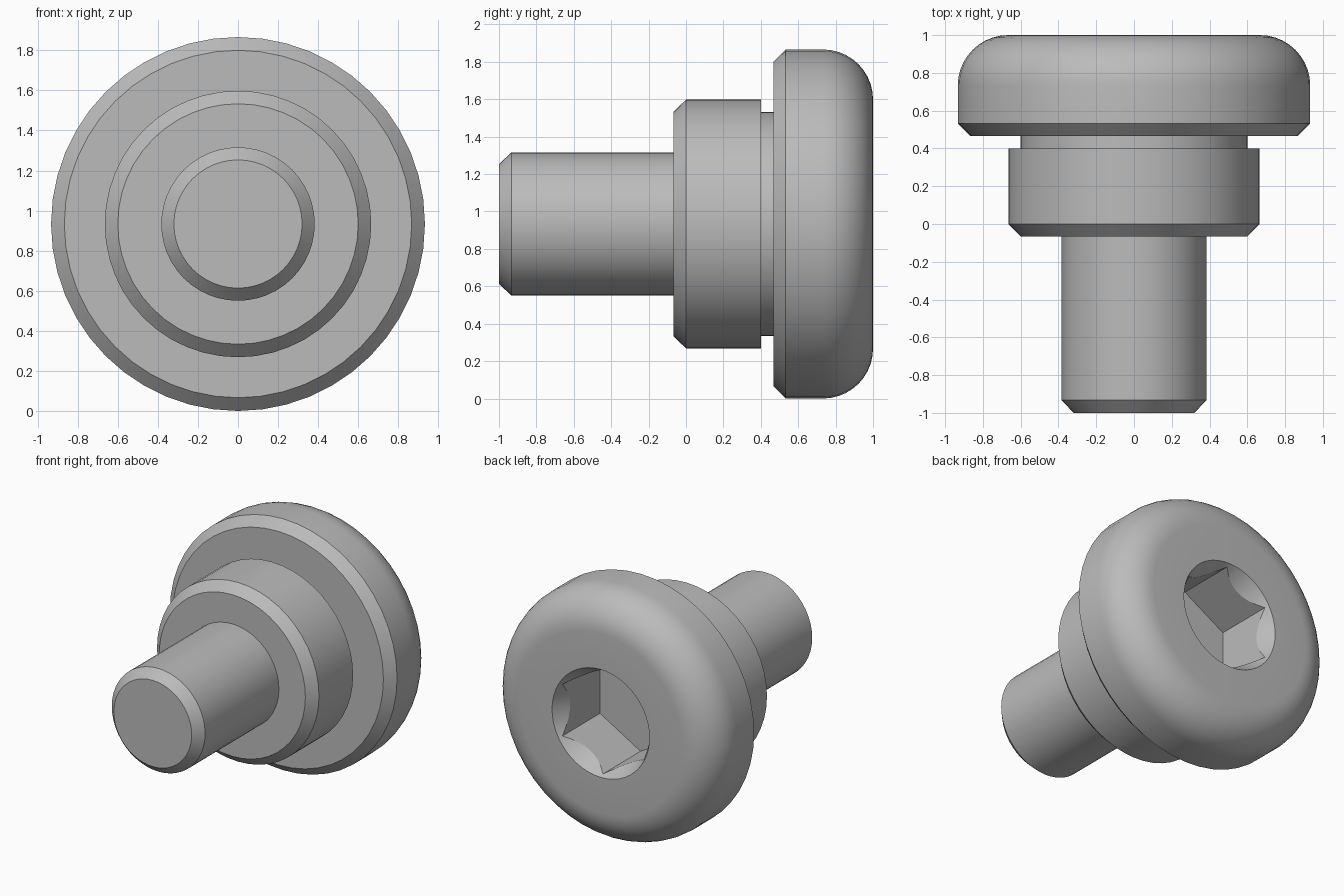
import bpy
import bmesh
from math import sin, cos, pi

cube = bpy.data.objects.get("Cube")
if cube:
    bpy.data.objects.remove(cube, do_unlink=True)

SEGMENTS = 48
AXIS_Z = 0.933
RIM = 0.40          # socket opening radius
APOTHEM = 0.333     # half the socket's width across flats
FLOOR_Y = 0.533


def hex_radius(a):
    """Distance from the axis to a hexagon with vertical sides at +x and -x."""
    return APOTHEM / cos((a + pi / 6) % (pi / 3) - pi / 6)


# Outer profile as (y, radius): shank, shoulder, neck, head underside
profile = [(-1, 0.32), (-0.933, 0.383), (-0.067, 0.383),
           (-0.067, 0.60), (0, 0.665), (0.40, 0.665),
           (0.40, 0.60), (0.467, 0.60), (0.467, 0.867), (0.533, 0.933)]

# Rounded head edge, then the flat face in to the socket rim
for i in range(11):
    t = i / 10 * pi / 2
    profile.append((0.733 + 0.267 * sin(t), 0.666 + 0.267 * cos(t)))
profile.append((1, RIM))

bm = bmesh.new()
angles = [2 * pi * i / SEGMENTS for i in range(SEGMENTS)]


def add_ring(point):
    """Make one ring of vertices; point(angle) gives (y, radius)."""
    ring = []
    for a in angles:
        y, r = point(a)
        ring.append(bm.verts.new((r * cos(a), y, AXIS_Z + r * sin(a))))
    return ring


rings = [add_ring(lambda a, p=p: p) for p in profile]
# Conical countersink meeting the hexagonal walls, then the socket floor
rings.append(add_ring(lambda a: (1 - 1.73 * (RIM - hex_radius(a)), hex_radius(a))))
rings.append(add_ring(lambda a: (FLOOR_Y, hex_radius(a))))

for low, high in zip(rings, rings[1:]):
    for i in range(SEGMENTS):
        j = (i + 1) % SEGMENTS
        bm.faces.new((low[i], low[j], high[j], high[i]))
bm.faces.new(rings[0])
bm.faces.new(rings[-1])
bmesh.ops.recalc_face_normals(bm, faces=bm.faces)

mesh = bpy.data.meshes.new("shoulder_screw")
bm.to_mesh(mesh)
bm.free()
screw = bpy.data.objects.new("shoulder_screw", mesh)
bpy.context.collection.objects.link(screw)

# Plain grey metal
grey = bpy.data.materials.new("grey_metal")
grey.use_nodes = True
colour = (0.5, 0.5, 0.5, 1)
grey.diffuse_color = colour
grey.node_tree.nodes["Principled BSDF"].inputs["Base Color"].default_value = colour
mesh.materials.append(grey)

# Smooth round surfaces, crisp chamfers and socket edges
bpy.ops.object.select_all(action="DESELECT")
screw.select_set(True)
bpy.context.view_layer.objects.active = screw
bpy.ops.object.shade_smooth_by_angle(angle=pi * 25 / 180)
